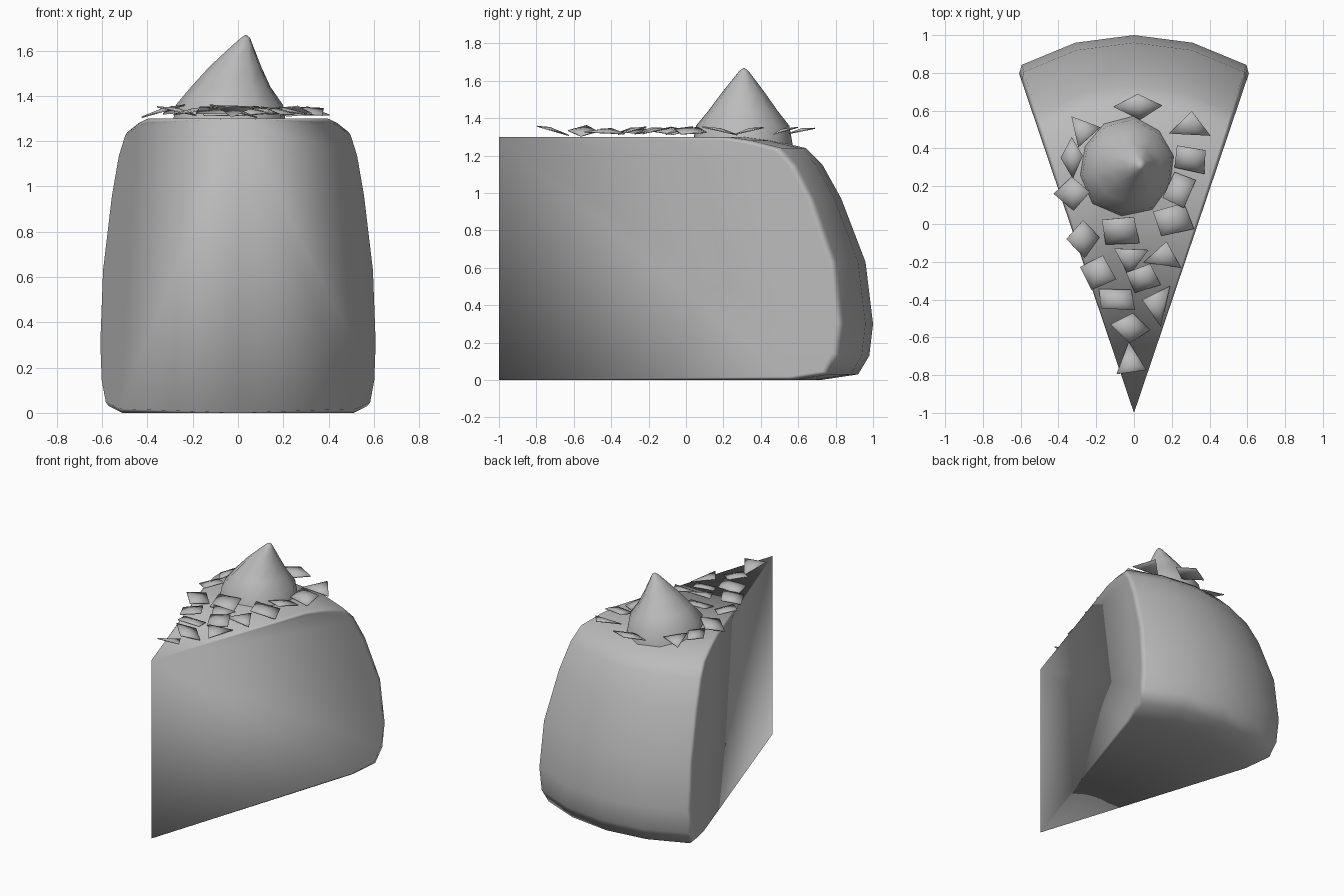
import bpy, random
from math import sin, cos, pi, radians
from mathutils import Matrix, Vector

random.seed(4)
old = bpy.data.objects.get("Cube")
if old:
    bpy.data.objects.remove(old, do_unlink=True)

grey = bpy.data.materials.new("plain grey")
grey.use_nodes = True
grey.diffuse_color = (0.5, 0.5, 0.5, 1)
grey.node_tree.nodes["Principled BSDF"].inputs["Base Color"].default_value = (0.5, 0.5, 0.5, 1)


def make_object(name, verts, faces, angle):
    mesh = bpy.data.meshes.new(name)
    mesh.from_pydata(verts, [], faces)
    mesh.materials.append(grey)
    obj = bpy.data.objects.new(name, mesh)
    bpy.context.collection.objects.link(obj)
    bpy.ops.object.select_all(action="DESELECT")
    obj.select_set(True)
    bpy.context.view_layer.objects.active = obj
    bpy.ops.object.mode_set(mode="EDIT")
    bpy.ops.mesh.select_all(action="SELECT")
    bpy.ops.mesh.normals_make_consistent(inside=False)
    bpy.ops.object.mode_set(mode="OBJECT")
    bpy.ops.object.shade_smooth_by_angle(angle=radians(angle))
    return obj


# Cake slice: a rounded outer profile swept around the pointed edge
HEIGHT = 1.3
profile = [(1.72, 0), (1.92, .03), (1.98, .13), (2, .3), (1.96, .63), (1.83, .97),
           (1.73, 1.15), (1.64, 1.24), (1.47, 1.28), (1.33, HEIGHT)]
n = len(profile)
# Each ring has an angle, a radius scale and a top and bottom inset
half = [(9, .992, 0), (17.9, .968, 0), (18.7, .948, .018)]
rings = [(-a, s, i) for a, s, i in reversed(half)] + [(0, 1, 0)] + half
verts = [(0, -1, 0), (0, -1, HEIGHT)]
for angle, scale, inset in rings:
    a = radians(angle)
    for r, z in profile:
        z = inset + z * (HEIGHT - 2 * inset) / HEIGHT
        verts.append((r * scale * sin(a), r * scale * cos(a) - 1, z))
faces = []
for k in range(len(rings) - 1):
    lo, hi = 2 + k * n, 2 + (k + 1) * n
    faces += [(lo + j, hi + j, hi + j + 1, lo + j + 1) for j in range(n - 1)]
    faces += [(0, hi, lo), (1, lo + n - 1, hi + n - 1)]
for start in (2, 2 + (len(rings) - 1) * n):
    faces.append((0, *range(start, start + n), 1))
slice_body = make_object("cake_slice", verts, faces, 70)
slice_body.modifiers.new("even shading", "WEIGHTED_NORMAL").keep_sharp = True

# Whipped cream: a leaning peak with an uneven foot
SIDES = 10
levels = [(1.25, .27, -.035), (1.36, .25, -.035), (1.44, .185, -.03),
          (1.53, .12, -.01), (1.62, .05, .02), (1.655, .022, .033)]
wobble = [random.uniform(.92, 1.06) for _ in range(SIDES)]
verts = []
for z, r, x in levels:
    for k in range(SIDES):
        a = 2 * pi * k / SIDES + .2
        verts.append((x + r * wobble[k] * cos(a), .31 + r * wobble[k] * sin(a), z))
verts.append((.035, .31, 1.67))
faces = [tuple(range(SIDES))]
for k in range(SIDES):
    nxt = (k + 1) % SIDES
    for row in range(len(levels) - 1):
        b = row * SIDES
        faces.append((b + k, b + nxt, b + SIDES + nxt, b + SIDES + k))
    b = (len(levels) - 1) * SIDES
    faces.append((b + k, b + nxt, len(verts) - 1))
make_object("cream_peak", verts, faces, 60)

# Shavings: thin tilted shards, each (shape, x, y, half width, half depth, turn)
shapes = {
    "tri": [(-1, -.9), (0, 1), (1, -.8)],
    "kite": [(-1, 0), (0, 1), (1, .1), (.1, -1)],
    "quad": [(-1, .8), (.7, 1), (1, -.8), (-.8, -.9)],
}
shavings = [
    ("kite", .02, .62, .13, .07, 0), ("tri", -.28, .51, .08, .08, 40),
    ("tri", .3, .53, .11, .07, -5), ("kite", -.33, .35, .06, .11, 0),
    ("kite", -.33, .16, .1, .09, 0), ("quad", .3, .34, .09, .07, -15),
    ("quad", .24, .18, .07, .09, -30), ("quad", .21, .02, .1, .08, 10),
    ("quad", -.07, -.04, .1, .08, 0), ("kite", -.27, -.08, .09, .1, 0),
    ("tri", -.02, -.2, .09, .08, 175), ("tri", .16, -.16, .1, .07, -10),
    ("quad", -.19, -.26, .08, .08, 20), ("quad", .05, -.29, .08, .07, 15),
    ("quad", -.09, -.4, .1, .06, -5), ("tri", .11, -.42, .11, .07, 75),
    ("kite", -.02, -.55, .11, .08, -10), ("tri", -.02, -.71, .08, .09, 5),
]
for shape, x, y, w, d, turn in shavings:
    outline = [Vector((u * w, v * d, 0)) for u, v in shapes[shape]]
    crown = sum(outline, Vector()) / len(outline) + Vector((0, 0, .012))
    lean = radians(random.choice((-1, 1)) * random.uniform(9, 17))
    place = (Matrix.Translation((x, y, 1.335)) @ Matrix.Rotation(lean, 4, random.choice("XY"))
             @ Matrix.Rotation(radians(turn), 4, "Z"))
    m = len(outline)
    fan = [(k, (k + 1) % m, m) for k in range(m)]
    shard = make_object("shaving", [place @ p for p in outline + [crown]], fan, 40)
    solid = shard.modifiers.new("thickness", "SOLIDIFY")
    solid.thickness = .006
